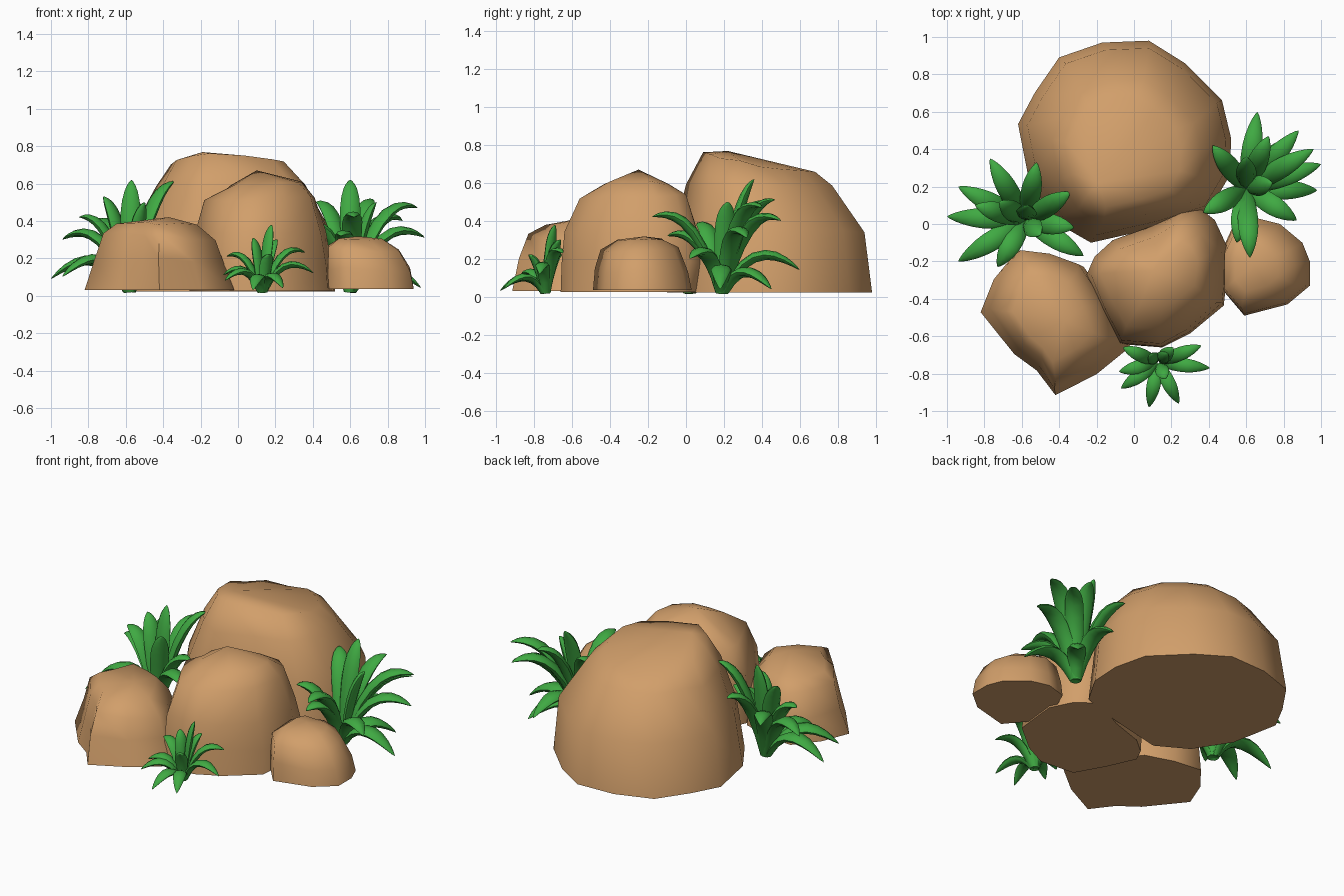
import bpy, bmesh, math, random
from mathutils import Vector

if "Cube" in bpy.data.objects:
    bpy.data.objects.remove(bpy.data.objects["Cube"])

random.seed(4)


def material(name, rgb):
    m = bpy.data.materials.new(name)
    m.diffuse_color = (*rgb, 1)
    m.use_nodes = True
    m.node_tree.nodes["Principled BSDF"].inputs["Base Color"].default_value = m.diffuse_color
    return m


STONE = material("tan stone", (0.64, 0.345, 0.145))
LEAF = material("leaf green", (0.05, 0.40, 0.055))


def finish(bm, name, mat, angle):
    bmesh.ops.recalc_face_normals(bm, faces=bm.faces)
    me = bpy.data.meshes.new(name)
    bm.to_mesh(me)
    bm.free()
    me.materials.append(mat)
    ob = bpy.data.objects.new(name, me)
    bpy.context.collection.objects.link(ob)
    bpy.ops.object.select_all(action='DESELECT')
    ob.select_set(True)
    bpy.context.view_layer.objects.active = ob
    bpy.ops.object.shade_smooth_by_angle(angle=math.radians(angle))


def bridge(bm, a, b):
    n = len(a)
    for i in range(n):
        bm.faces.new((a[i], a[(i + 1) % n], b[(i + 1) % n], b[i]))


def fan(bm, ring, tip):
    for i in range(len(ring)):
        bm.faces.new((ring[i], ring[(i + 1) % len(ring)], tip))


# Rock: footprint stacked into shrinking levels (z, x0, x1, y0, y1, tilt_x, tilt_y), closed by a peak
def rock(name, outline, levels, peak):
    bm = bmesh.new()
    xs, ys = zip(*outline)
    ox, oy = min(xs), min(ys)
    sx, sy = max(xs) - ox, max(ys) - oy
    rings = []
    for k, (z, x0, x1, y0, y1, tx, ty) in enumerate(levels):
        ring = []
        for x, y in outline:
            px = x0 + (x - ox) / sx * (x1 - x0)
            py = y0 + (y - oy) / sy * (y1 - y0)
            pz = z + tx * (px - (x0 + x1) / 2) + ty * (py - (y0 + y1) / 2)
            if k:
                pz += random.uniform(-0.012, 0.012)
            ring.append(bm.verts.new((px, py, pz)))
        rings.append(ring)
    bm.faces.new(rings[0])
    for a, b in zip(rings, rings[1:]):
        bridge(bm, a, b)
    fan(bm, rings[-1], bm.verts.new(peak))
    finish(bm, name, STONE, 75)


rock("back_boulder",
     [(-.62, .53), (-.53, .70), (-.40, .89), (-.17, .97), (.08, .98), (.27, .86), (.47, .66),
      (.52, .45), (.51, .25), (.40, .06), (.12, -.03), (-.23, -.11), (-.42, 0), (-.56, .22)],
     [(.022, -.62, .52, -.10, .98, 0, 0), (.35, -.57, .49, -.06, .94, 0, 0),
      (.59, -.44, .36, .0, .77, 0, -.03), (.70, -.36, .25, .09, .68, -.03, -.17)],
     (-.19, .22, .768))

rock("middle_boulder",
     [(-.26, -.26), (-.18, -.45), (-.08, -.64), (.15, -.66), (.30, -.58), (.48, -.42), (.51, -.12),
      (.44, .03), (.35, .10), (.27, .10), (.10, .0), (-.12, -.08), (-.22, -.17)],
     [(.025, -.26, .51, -.66, .05, 0, 0), (.18, -.25, .50, -.655, .09, 0, 0),
      (.34, -.23, .47, -.64, .06, 0, 0),
      (.52, -.18, .41, -.56, .0, .05, 0), (.59, -.06, .34, -.44, -.09, .06, 0)],
     (.10, -.25, .67))

rock("left_boulder",
     [(-.82, -.46), (-.75, -.28), (-.63, -.13), (-.45, -.15), (-.27, -.21), (-.12, -.42),
      (-.02, -.65), (-.20, -.80), (-.42, -.915), (-.52, -.78), (-.64, -.69)],
     [(.03, -.82, -.02, -.915, -.15, 0, 0), (.19, -.77, -.08, -.88, -.14, 0, 0),
      (.32, -.72, -.12, -.83, -.20, -.08, 0), (.385, -.65, -.22, -.74, -.27, .03, 0)],
     (-.37, -.52, .42))

rock("right_boulder",
     [(.48, -.36), (.48, -.12), (.53, -.01), (.66, .03), (.78, 0), (.90, -.10), (.94, -.20),
      (.94, -.33), (.82, -.43), (.59, -.49)],
     [(.035, .48, .94, -.49, .03, 0, 0), (.14, .48, .92, -.48, .01, 0, 0),
      (.25, .485, .86, -.45, -.04, -.05, 0), (.297, .54, .77, -.36, -.11, 0, 0)],
     (.64, -.22, .318))


# Leaf: flattened tube along an arching curve, widest past the middle and pointed at the tip
def leaf(bm, base, tip, width):
    out = Vector((tip.x - base.x, tip.y - base.y, 0))
    d, h = out.length, tip.z - base.z
    out.normalize()
    start = base + out * 0.015
    ctrl = base + out * d * 0.4 + Vector((0, 0, 0.65 * h + 0.6 * d))
    side = Vector((-out.y, out.x, 0))
    prev = None
    for t in (0, .15, .3, .45, .6, .72, .83, .91, .97):
        p = start * (1 - t) ** 2 + ctrl * 2 * t * (1 - t) + tip * t * t
        tangent = ((ctrl - start) * (1 - t) + (tip - ctrl) * t).normalized()
        normal = side.cross(tangent)
        w = width * (0.55 + 0.45 * math.sin(math.pi * t / 1.2)) * (1 - t ** 5) ** 0.75
        ring = [bm.verts.new(p + side * w * math.cos(a) + normal * w * 0.5 * math.sin(a))
                for a in (math.tau * i / 8 for i in range(8))]
        if prev:
            bridge(bm, prev, ring)
        else:
            bm.faces.new(ring)
        prev = ring
    fan(bm, prev, bm.verts.new(tip))


def plant(name, base, width, tips):
    bm = bmesh.new()
    for tip in tips:
        leaf(bm, Vector(base), Vector(tip), width)
    finish(bm, name, LEAF, 65)


plant("left_plant", (-.58, .02, .022), .057,
      [(-1.0, .04, .09), (-.94, -.20, .10), (-.73, -.23, .16), (-.94, .20, .30), (-.85, .10, .42),
       (-.77, .35, .38), (-.72, .12, .53), (-.57, .10, .62), (-.52, .33, .48), (-.34, .17, .61),
       (-.27, -.17, .28), (-.32, -.02, .38), (-.50, -.06, .50)])

plant("right_plant", (.60, .19, .022), .057,
      [(.66, .60, .14), (.88, .50, .40), (.96, .40, .47), (1.0, .32, .31), (.98, .18, .04),
       (.87, .02, .20), (.62, -.18, .42), (.55, -.10, .32), (.37, .06, .38), (.42, .42, .50),
       (.60, .36, .62), (.72, .47, .51), (.74, .22, .50), (.80, .45, .04)])

plant("front_plant", (.13, -.74, .02), .039,
      [(.405, -.77, .12), (.36, -.65, .23), (.24, -.96, .04), (.08, -.98, .03), (-.07, -.88, .08),
       (-.08, -.79, .11), (-.06, -.66, .21), (.18, -.69, .38), (.08, -.70, .31), (.21, -.66, .30),
       (.17, -.83, .22)])
